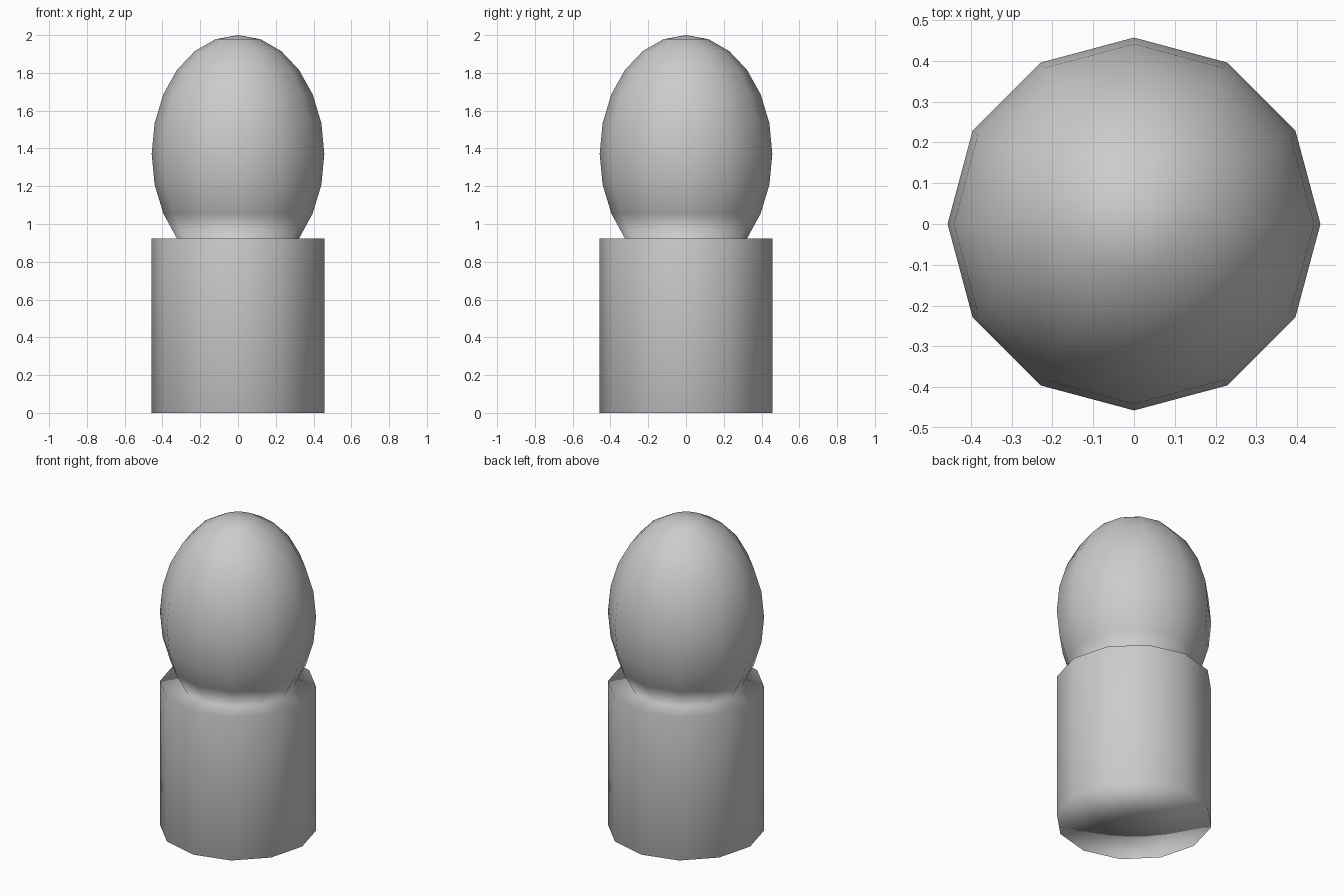
import bpy, bmesh
from math import sin, cos, radians, tau

if "Cube" in bpy.data.objects:
    bpy.data.objects.remove(bpy.data.objects["Cube"])

SIDES = 12
R = 0.457            # shared radius of base and egg
TOP = 0.923          # height of the cylindrical base
EGG_Z, EGG_H = 1.371, 0.629   # egg centre and half height

# Half profile: base cylinder, shoulder, neck, then egg in 15 degree steps
profile = [(0, 0), (R, 0), (R, TOP)]
for deg in range(135, -1, -15):
    z = TOP if deg == 135 else EGG_Z + EGG_H * cos(radians(deg))
    profile.append((R * sin(radians(deg)), z))

# Spin the profile into one continuous 12-sided skin
bm = bmesh.new()
verts = [bm.verts.new((r, 0, z)) for r, z in profile]
edges = [bm.edges.new(pair) for pair in zip(verts, verts[1:])]
bmesh.ops.spin(bm, geom=verts + edges, cent=(0, 0, 0), axis=(0, 0, 1),
               angle=tau, steps=SIDES, use_duplicate=False)
bmesh.ops.remove_doubles(bm, verts=bm.verts[:], dist=0.0005)
bmesh.ops.recalc_face_normals(bm, faces=bm.faces[:])
for f in bm.faces:
    f.smooth = True

mesh = bpy.data.meshes.new("rounded_peg")
bm.to_mesh(mesh)
bm.free()
peg = bpy.data.objects.new("rounded_peg", mesh)
bpy.context.collection.objects.link(peg)

# Large side faces dominate the soft shading at the rims
wn = peg.modifiers.new("area_shading", 'WEIGHTED_NORMAL')
wn.mode = 'FACE_AREA'
